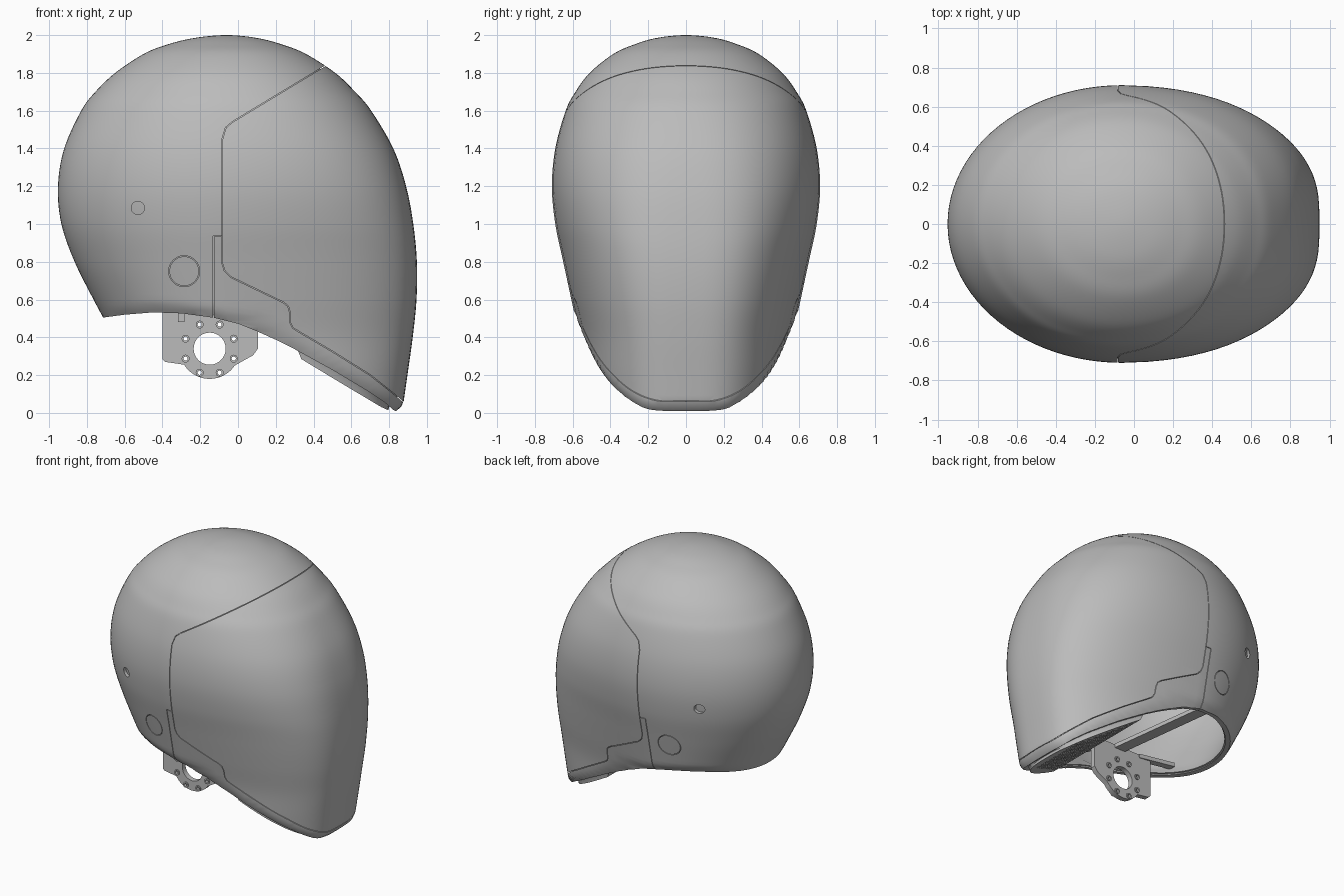
import bpy, bmesh, math
from mathutils import Vector, Matrix

cube = bpy.data.objects.get("Cube")
if cube:
    bpy.data.objects.remove(cube)

grey = bpy.data.materials.new("matte_grey")
grey.use_nodes = True
grey.diffuse_color = (0.5, 0.5, 0.5, 1)
grey.node_tree.nodes["Principled BSDF"].inputs["Base Color"].default_value = (0.5, 0.5, 0.5, 1)

XC = -0.06   # x of the widest point of every horizontal section
SEGS = 96
GAP = 0.002
ALONG_Y = Matrix.Rotation(math.pi / 2, 4, 'X')


def make(name, bm):
    bmesh.ops.recalc_face_normals(bm, faces=bm.faces)
    mesh = bpy.data.meshes.new(name)
    bm.to_mesh(mesh)
    bm.free()
    ob = bpy.data.objects.new(name, mesh)
    bpy.context.collection.objects.link(ob)
    return ob


def boolean(ob, cutter, op):
    """Apply an exact boolean and discard the cutter."""
    cutter.hide_render = True
    mod = ob.modifiers.new("cut", 'BOOLEAN')
    mod.solver = 'EXACT'
    mod.operation = op
    mod.object = cutter
    bpy.context.view_layer.update()
    dg = bpy.context.evaluated_depsgraph_get()
    mesh = bpy.data.meshes.new_from_object(ob.evaluated_get(dg))
    ob.modifiers.clear()
    ob.data = mesh
    bpy.data.objects.remove(cutter)
    return ob


def finish(ob, angle=30):
    ob.data.materials.clear()
    ob.data.materials.append(grey)
    bpy.ops.object.select_all(action='DESELECT')
    ob.select_set(True)
    bpy.context.view_layer.objects.active = ob
    bpy.ops.object.shade_smooth_by_angle(angle=math.radians(angle))


def prism(name, pts, y0, y1, inset=0.0):
    """Extrude an x-z outline along y, optionally shrunk by a gap."""
    p = [Vector(q) for q in pts]
    n = len(p)
    area = sum(p[i].x * p[(i + 1) % n].y - p[(i + 1) % n].x * p[i].y for i in range(n))
    side = 1 if area > 0 else -1
    bm = bmesh.new()
    verts = []
    for i in range(n):
        d1 = (p[i] - p[i - 1]).normalized()
        d2 = (p[(i + 1) % n] - p[i]).normalized()
        n1, n2 = Vector((-d1.y, d1.x)) * side, Vector((-d2.y, d2.x)) * side
        q = p[i] + (n1 + n2) / max(0.3, 1 + n1.dot(n2)) * inset
        verts.append(bm.verts.new((q.x, y0, q.y)))
    face = bm.faces.new(verts)
    ext = bmesh.ops.extrude_face_region(bm, geom=[face])["geom"]
    moved = [v for v in ext if isinstance(v, bmesh.types.BMVert)]
    bmesh.ops.translate(bm, verts=moved, vec=(0, y1 - y0, 0))
    return make(name, bm)


def rods(name, items, length, y=0.0, segments=32):
    """Cylinders along y at (x, z, radius)."""
    bm = bmesh.new()
    for x, z, r in items:
        bmesh.ops.create_cone(bm, cap_ends=True, segments=segments, radius1=r, radius2=r,
                              depth=length, matrix=Matrix.Translation((x, y, z)) @ ALONG_Y)
    return make(name, bm)


# Outlines of the seams and the lower edge, in x-z
seam_top = [(0.9, 2.102), (-0.03, 1.54), (-0.065, 1.51), (-0.083, 1.45)]
seam_low = [(-0.083, 0.79), (-0.07, 0.75), (-0.04, 0.72), (0.24, 0.585), (0.265, 0.565),
            (0.275, 0.53), (0.275, 0.48), (0.29, 0.45), (0.33, 0.425), (0.5, 0.325),
            (0.7, 0.2), (0.82, 0.105), (0.87, 0.062), (1.1, 0.055)]
edge_back = [(-1.2, 0.485), (-0.72, 0.502), (-0.6, 0.518), (-0.45, 0.53), (-0.3, 0.525), (-0.13, 0.502)]
edge_front = [(0, 0.47), (0.1, 0.43), (0.2, 0.385), (0.3, 0.335), (0.5, 0.225), (0.7, 0.105),
              (0.78, 0.05), (0.82, 0.015), (0.85, 0), (1.1, 0.005)]
lower_edge = edge_back + edge_front
tab = [(-0.083, 0.935), (-0.13, 0.935)]

# Head form: height, back x, front x, half width
ROWS = [(1.985, 0.10, -0.23, -0.155), (2, XC, XC, 0), (1.985, -0.23, 0.10, 0.155),
        (1.95, -0.375, 0.235, 0.275), (1.9, -0.5, 0.36, 0.385), (1.8, -0.65, 0.515, 0.51),
        (1.7, -0.755, 0.62, 0.585), (1.6, -0.83, 0.705, 0.637), (1.4, -0.92, 0.822, 0.692),
        (1.2, -0.953, 0.89, 0.71), (1.0, -0.935, 0.928, 0.692), (0.8, -0.865, 0.947, 0.65),
        (0.6, -0.765, 0.945, 0.607), (0.4, -0.66, 0.925, 0.565), (0.2, -0.58, 0.897, 0.545),
        (0, -0.5, 0.868, 0.52), (-0.3, -0.4, 0.82, 0.47), (-0.5, -0.33, 0.79, 0.43)]


def sections(steps=7):
    out = []
    for i in range(1, len(ROWS) - 2):
        a, b, c, d = (Vector(r) for r in ROWS[i - 1:i + 3])
        for s in range(steps):
            t = s / steps
            out.append(0.5 * (2 * b + (c - a) * t + (2 * a - 5 * b + 4 * c - d) * t ** 2
                              + (3 * b - a - 3 * c + d) * t ** 3))
    return out + [Vector(ROWS[-2])]


def clamp(v):
    return min(1.0, max(0.0, v))


def roll(x, z):
    """Inward scale that rounds the wall under near the lower edge."""
    for (x0, z0), (x1, z1) in zip(lower_edge, lower_edge[1:]):
        if x0 <= x <= x1:
            above = z - z0 - (z1 - z0) * (x - x0) / (x1 - x0)
            return 1 - 0.045 * clamp(1 - above / 0.06) ** 2 * clamp((x + 0.7) / 0.25)
    return 1


def head_form(name, k_out, k_in=None):
    """Lofted head solid, or a hollow wall between two scales."""
    bm = bmesh.new()

    def rings(k):
        f = 1 - k
        res = []
        for z, back, front, half in sections():
            blunt = clamp((1.75 - z) / 0.85)
            ring = []
            for j in range(SEGS):
                a = 2 * math.pi * j / SEGS
                c, s = math.cos(a), math.sin(a)
                n = 2.1 + blunt if c > 0 else 2
                reach = front - XC if c > 0 else XC - back
                u = math.copysign(abs(c) ** (2 / n), c)
                taper = 1 - 0.18 * blunt * max(u, 0) ** 1.5
                x = XC + f * reach * u
                y = f * half * taper * math.copysign(abs(s) ** (2 / n), s)
                r = roll(x, z)
                ring.append(bm.verts.new((XC + (x - XC) * r, y * r, 1.1 + (z - 1.1) * f)))
            res.append(ring)
        return res

    loops = rings(k_out)
    if k_in is None:
        bm.faces.new(loops[-1])
    else:
        loops += rings(k_in)[::-1]
    for r0, r1 in zip(loops, loops[1:]):
        for j in range(SEGS):
            k = (j + 1) % SEGS
            bm.faces.new((r0[j], r0[k], r1[k], r1[j]))
    bmesh.ops.remove_doubles(bm, verts=bm.verts, dist=1e-5)
    return make(name, bm)


outlines = {
    "rear_shell": seam_top + tab + edge_back[::-1] + [(-1.2, 2.2), (0.9, 2.2)],
    "face_visor": seam_top + seam_low + [(1.2, 0.06), (1.2, 2.102)],
    "chin_trim": tab[:1] + seam_low + edge_front[::-1] + edge_back[-1:] + tab[1:],
}
for name, pts in outlines.items():
    part = head_form(name, 0, 0.035)
    boolean(part, prism("cutter", pts, -1, 1, GAP), 'INTERSECT')
    if name == "rear_shell":
        # Round side buttons and screw holes
        ring = rods("cutter", [(-0.285, 0.75, 0.082)], 2, segments=48)
        boolean(ring, rods("core", [(-0.285, 0.75, 0.078)], 3, segments=48), 'DIFFERENCE')
        boolean(part, ring, 'DIFFERENCE')
        boolean(part, rods("cutter", [(-0.53, 1.085, 0.035)], 2), 'DIFFERENCE')
    finish(part)

# Inner liner behind the seams
liner = head_form("inner_liner", 0.031, 0.05)
lifted = [(x, z + 0.015) for x, z in lower_edge]
boolean(liner, prism("cutter", lifted + [(1.1, 2.2), (-1.2, 2.2)], -1, 1), 'INTERSECT')
finish(liner)

# Perforated floor under the chin
vent = head_form("chin_vent", 0.03)
floor = [(0.335, 0.285), (0.55, 0.155), (0.76, 0.03), (0.81, 0.008), (0.85, 0.008), (0.85, 0.05),
         (0.77, 0.09), (0.55, 0.22), (0.36, 0.33), (0.315, 0.335)]
boolean(vent, prism("cutter", floor, -1, 1), 'INTERSECT')
bm = bmesh.new()
slope = math.atan2(0.26, 0.44)
for i in range(10):
    d = 0.05 + 0.043 * i
    reach = 0.44 - 0.5 * d
    for j in range(-9, 10):
        y = 0.045 * (j + 0.5 * (i % 2))
        if abs(y) < reach:
            pos = (0.33 + d * math.cos(slope), y, 0.31 - d * math.sin(slope))
            bmesh.ops.create_cone(bm, cap_ends=True, segments=6, radius1=0.015, radius2=0.015, depth=0.3,
                                  matrix=Matrix.Translation(pos) @ Matrix.Rotation(slope, 4, 'Y'))
boolean(vent, make("cutter", bm), 'DIFFERENCE')
finish(vent)

# Hanging mount plate with a ring of bolt holes
CX, CZ, PY = -0.15, 0.34, -0.32
arc = [(CX + 0.16 * math.cos(math.radians(a)), CZ + 0.16 * math.sin(math.radians(a)))
       for a in range(212, 329, 6)]
plate = prism("mount_plate", [(-0.4, 0.58), (-0.4, 0.285), (-0.385, 0.27)] + arc
              + [(0.08, 0.305), (0.105, 0.34), (0.105, 0.58)], PY - 0.02, PY + 0.02)
bolts = [(CX + 0.138 * math.cos(math.radians(22.5 + 45 * i)),
          CZ + 0.138 * math.sin(math.radians(22.5 + 45 * i))) for i in range(8)]
boolean(plate, rods("cutter", [(CX, CZ, 0.085)] + [(x, z, 0.011) for x, z in bolts], 0.4, PY), 'DIFFERENCE')
finish(plate)
bosses = rods("bolt_bosses", [(x, z, 0.021) for x, z in bolts], 0.056, PY, 20)
boolean(bosses, rods("cutter", [(x, z, 0.011) for x, z in bolts], 0.4, PY, 20), 'DIFFERENCE')
finish(bosses)


# Support arms across the inside
def arm(name, start, end, width, height):
    a, b = Vector(start), Vector(end)
    bm = bmesh.new()
    rot = (b - a).to_track_quat('X', 'Z').to_matrix().to_4x4()
    size = Matrix.Diagonal(((b - a).length, width, height, 1))
    bmesh.ops.create_cube(bm, size=1, matrix=Matrix.Translation((a + b) / 2) @ rot @ size)
    finish(make(name, bm))


arm("cross_arm", (-0.12, PY, 0.57), (-0.27, 0.54, 0.6), 0.09, 0.03)
arm("rear_arm", (-0.3, PY, 0.57), (-0.6, -0.3, 0.6), 0.05, 0.03)
arm("front_arm", (0.0, PY, 0.56), (0.1, -0.52, 0.56), 0.05, 0.03)
arm("locating_peg", (-0.3, PY - 0.05, 0.48), (-0.3, PY - 0.05, 0.58), 0.035, 0.035)
